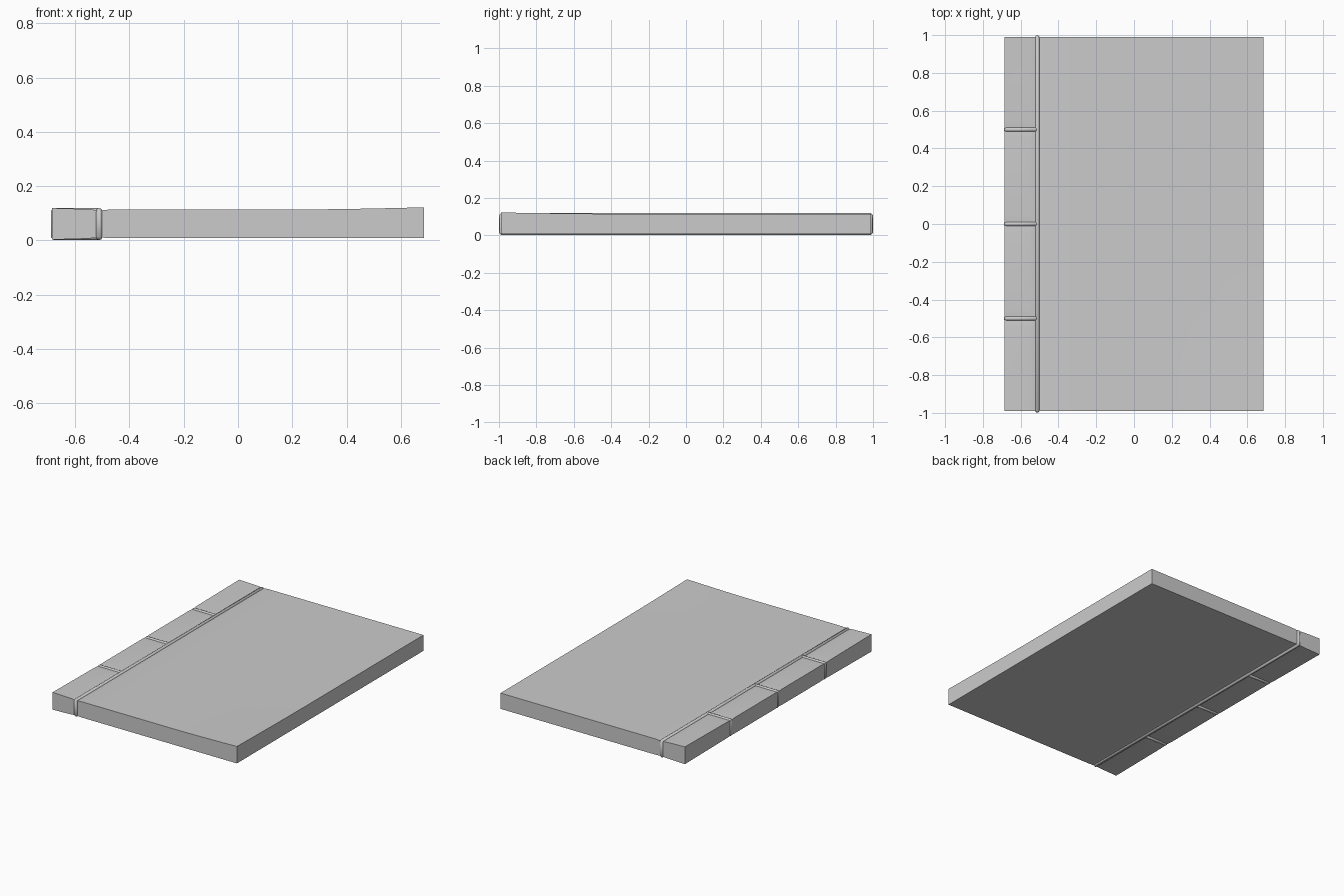
import bpy, bmesh, math

if "Cube" in bpy.data.objects:
    bpy.data.objects.remove(bpy.data.objects["Cube"])

SEAM = -0.512                    # x of the long stitch
STITCHES = (-0.5, 0.0, 0.5)      # y of the cross stitches


def squeeze(x, y):
    """How far the thread pulls the covers in."""
    s = 0.004 * math.exp(-((x - SEAM) / 0.022) ** 2)
    if x < SEAM:
        near = min(abs(y - c) for c in STITCHES)
        s = max(s, 0.003 * math.exp(-(near / 0.022) ** 2))
    return s


def flare(x, y):
    """Slight thickening at the outer ends of the spine."""
    if x > SEAM:
        return 0.0
    return 0.005 * (SEAM - x) / 0.173 * max(0.0, (abs(y) - 0.5) / 0.49)


def top_z(x, y):
    # front free corner curls up gently
    d = max(0.0, 1 - math.hypot((0.685 - x) / 0.45, (y + 0.99) / 0.7))
    return 0.114 - squeeze(x, y) + flare(x, y) + 0.008 * d ** 1.5


def bottom_z(x, y):
    return 0.008 + squeeze(x, y) - flare(x, y)


# Book block: two height-mapped covers joined by a wall of page edges
xs = [-0.685, -0.64, -0.59, -0.55, -0.535, -0.522, SEAM, -0.502, -0.489, -0.46,
      -0.3, 0.0, 0.2, 0.3, 0.4, 0.5, 0.6, 0.685]
ys = {-0.99, -0.93, -0.86, -0.75, -0.65, 0.75, 0.86, 0.99, -0.25, 0.25}
for c in STITCHES:
    ys |= {c + d for d in (-0.045, -0.02, 0, 0.02, 0.045)}
ys = sorted(ys)
nx, ny = len(xs), len(ys)

bm = bmesh.new()
layers = [[[bm.verts.new((x, y, h(x, y))) for y in ys] for x in xs]
          for h in (top_z, bottom_z)]
top, bot = layers
for g in layers:
    for i in range(nx - 1):
        for j in range(ny - 1):
            bm.faces.new((g[i][j], g[i + 1][j], g[i + 1][j + 1], g[i][j + 1]))
ring = ([(i, 0) for i in range(nx)] + [(nx - 1, j) for j in range(1, ny)]
        + [(i, ny - 1) for i in range(nx - 2, -1, -1)]
        + [(0, j) for j in range(ny - 2, 0, -1)])
for (a, b), (c, d) in zip(ring, ring[1:] + ring[:1]):
    bm.faces.new((top[a][b], bot[a][b], bot[c][d], top[c][d]))
bmesh.ops.recalc_face_normals(bm, faces=bm.faces)
mesh = bpy.data.meshes.new("book_block")
bm.to_mesh(mesh)
bm.free()
book = bpy.data.objects.new("book_block", mesh)
bpy.context.collection.objects.link(book)
bpy.context.view_layer.objects.active = book
book.select_set(True)
bpy.ops.object.shade_smooth_by_angle(angle=math.radians(35))


def thread(name, points, radius):
    """Closed round cord through the given points."""
    cu = bpy.data.curves.new(name, 'CURVE')
    cu.dimensions = '3D'
    cu.bevel_depth = radius
    cu.bevel_resolution = 2
    sp = cu.splines.new('POLY')
    sp.points.add(len(points) - 1)
    for p, co in zip(sp.points, points):
        p.co = (*co, 1)
    sp.use_cyclic_u = True
    sp.use_smooth = True
    ob = bpy.data.objects.new(name, cu)
    bpy.context.collection.objects.link(ob)


def rounded_loop(a0, a1, z0, z1, c=0.005):
    """Rectangle with clipped corners as (a, z) pairs."""
    return [(a0 + c, z0), (a1 - c, z0), (a1, z0 + c), (a1, z1 - c),
            (a1 - c, z1), (a0 + c, z1), (a0, z1 - c), (a0, z0 + c)]


# Long stitch running around the whole book lengthwise
thread("long_thread",
       [(SEAM, a, z) for a, z in rounded_loop(-0.988, 0.988, 0.012, 0.108)], 0.012)

# Cross stitches wrapped around the spine
for n, y in enumerate(STITCHES):
    thread(f"spine_thread_{n + 1}",
           [(a, y, z) for a, z in rounded_loop(-0.679, SEAM - 0.004, 0.012, 0.109)],
           0.0115)
